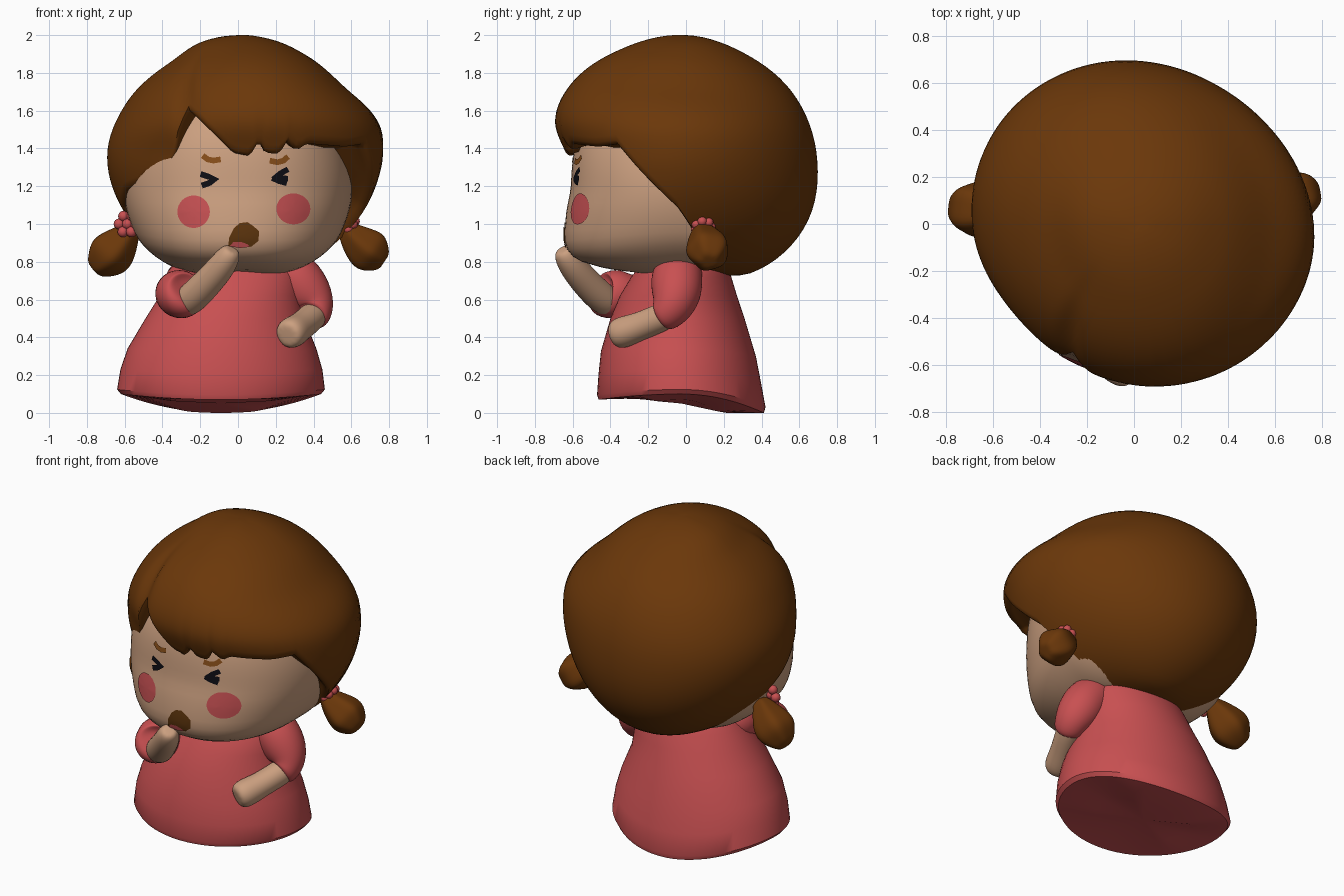
import bpy, bmesh, math
from mathutils import Vector
from mathutils.bvhtree import BVHTree

if "Cube" in bpy.data.objects:
    bpy.data.objects.remove(bpy.data.objects["Cube"])


def material(name, rgb):
    m = bpy.data.materials.new(name)
    m.diffuse_color = (*rgb, 1)
    m.use_nodes = True
    m.node_tree.nodes["Principled BSDF"].inputs["Base Color"].default_value = m.diffuse_color
    return m


HAIR = material("brown_hair", (0.147, 0.039, 0.003))
SKIN = material("skin", (0.60, 0.35, 0.215))
DRESS = material("red_dress", (0.58, 0.08, 0.083))
BLUSH = material("blush", (0.56, 0.08, 0.085))
BLACK = material("eye_black", (0.004, 0.004, 0.007))
BROW = material("brow_brown", (0.24, 0.075, 0.01))
MOUTH = material("mouth_brown", (0.11, 0.035, 0.004))


def finish(name, verts, faces, mat, angle=40, subsurf=0):
    me = bpy.data.meshes.new(name)
    me.from_pydata([tuple(v) for v in verts], [], faces)
    bm = bmesh.new()
    bm.from_mesh(me)
    bmesh.ops.recalc_face_normals(bm, faces=bm.faces)
    bm.to_mesh(me)
    bm.free()
    me.materials.append(mat)
    ob = bpy.data.objects.new(name, me)
    bpy.context.collection.objects.link(ob)
    if subsurf:
        mod = ob.modifiers.new("round", 'SUBSURF')
        mod.levels = mod.render_levels = subsurf
        me.polygons.foreach_set("use_smooth", [True] * len(me.polygons))
    else:
        bpy.ops.object.select_all(action='DESELECT')
        ob.select_set(True)
        bpy.context.view_layer.objects.active = ob
        bpy.ops.object.shade_smooth_by_angle(angle=math.radians(angle))
    return ob


def loft(name, rings, mat, **kw):
    """Skin a list of closed rings and close both ends with fans."""
    n, verts, faces = len(rings[0]), [v for r in rings for v in r], []
    for k in range(len(rings) - 1):
        for i in range(n):
            j = (i + 1) % n
            faces.append((k*n + i, k*n + j, (k+1)*n + j, (k+1)*n + i))
    for k in (0, len(rings) - 1):
        c = len(verts)
        verts.append(sum((Vector(v) for v in rings[k]), Vector()) / n)
        faces += [(k*n + i, k*n + (i + 1) % n, c) for i in range(n)]
    return finish(name, verts, faces, mat, **kw)


def interp(tab, x, smooth=True):
    """Interpolate (x, value) pairs, smoothly or linearly."""
    x = min(max(x, tab[0][0]), tab[-1][0])
    i = next(k for k in range(len(tab) - 1) if x <= tab[k + 1][0])
    (x0, y0), (x1, y1) = tab[i], tab[i + 1]
    h = x1 - x0
    t = (x - x0) / h
    if not smooth:
        return y0 + (y1 - y0) * t

    def slope(k):
        a, b = tab[max(k - 1, 0)], tab[min(k + 1, len(tab) - 1)]
        return (b[1] - a[1]) / (b[0] - a[0])
    return (y0*(2*t**3 - 3*t*t + 1) + y1*(3*t*t - 2*t**3)
            + h*slope(i)*(t**3 - 2*t*t + t) + h*slope(i + 1)*(t**3 - t*t))


def radius(prof, th, ph, n):
    """Blend front, back and side profiles around the azimuth (0 = front)."""
    c, s = math.cos(math.radians(th)), math.sin(math.radians(th))
    a = interp(prof["front" if c > 0 else "back"], ph)
    b = interp(prof["right" if s > 0 else "left"], ph)
    return (abs(c / a)**n + abs(s / b)**n)**(-1 / n)


def polar(centre, th, ph, r):
    t, p = math.radians(th), math.radians(ph)
    return Vector(centre) + r * Vector((math.sin(t)*math.sin(p), -math.cos(t)*math.sin(p), math.cos(p)))


# Head
side = [(0, .6), (60, .6), (90, .605), (110, .6), (120, .595), (140, .55), (160, .49), (180, .46)]
head_prof = {
    "front": [(0, .6), (60, .63), (90, .61), (105, .66), (116, .71), (123, .70), (131, .64), (150, .52), (180, .46)],
    "back": [(0, .6), (90, .52), (140, .46), (180, .45)], "left": side, "right": side}
HC = (0, 0, 1.2)
head = loft("head", [[polar(HC, th, ph, radius(head_prof, th, ph, 2.2)) for th in range(-180, 180, 4)]
                     for ph in range(2, 180, 4)], SKIN)
face_tree = BVHTree.FromPolygons([v.co for v in head.data.vertices],
                                 [tuple(p.vertices) for p in head.data.polygons])

# Hair shell: rows run from the crown to a hairline that varies around the head
hair_prof = {
    "front": [(0, .64), (30, .66), (60, .72), (75, .715), (90, .63), (120, .6), (180, .6)],
    "back": [(0, .64), (30, .625), (60, .655), (90, .69), (120, .73), (150, .71), (165, .655), (180, .62)],
    "right": [(0, .64), (16, .633), (34, .627), (56, .645), (77, .735), (90, .735), (100, .72), (120, .69),
              (150, .66), (180, .62)],
    "left": [(0, .64), (21, .643), (39, .63), (66, .68), (90, .72), (120, .69), (150, .66), (180, .62)]}
hairline = [(-180, 168), (-118, 168), (-103, 145), (-94, 125), (-86, 113), (-73, 105), (-60, 102), (-54, 98),
            (-50, 99), (-39, 94), (-35, 87), (-28, 67), (-21, 72), (-12, 80), (-5, 87), (3, 88.5), (7, 81.5),
            (10.5, 87), (17, 87.5), (20, 81.5), (25, 86), (29, 83), (49, 84.5), (60, 83.5), (73, 98), (86, 112),
            (94, 125), (103, 145), (118, 168), (180, 168)]
CC = (0.03, 0, 1.36)


def hair_r(th, ph):
    part = math.exp(-((th + 29 + (70 - ph) * .35) / 6)**2) * math.exp(-((ph - 60) / 17)**2)
    skew = .045 * math.sin(math.radians(2 * th)) * math.sin(math.radians(ph))**2
    return radius(hair_prof, th, ph, 2) * (1 + skew) - .028 * part


rows, azimuths = [], [-180 + 2 * i for i in range(180)]
for k in range(1, 41):
    ring = []
    for th in azimuths:
        ph = interp(hairline, th, False) * k / 40
        ring.append(polar(CC, th, ph, hair_r(th, ph)))
    rows.append(ring)
for scale, drop in ((.97, 1.5), (.93, 1.2), (.84, -1)):
    rows.append([polar(CC, th, interp(hairline, th, False) + drop,
                       scale * hair_r(th, interp(hairline, th, False))) for th in azimuths])
loft("hair", rows, HAIR, angle=60)

# Dress: flared oval rings, hem raised at the sides and front, base bulging down
rings = []
for z, cx, cy, rx, ry in ((-.03, -.09, -.025, .3, .24), (0, -.09, -.025, .53, .437), (.03, -.09, -.025, .55, .446),
                          (.16, -.088, -.033, .535, .43),
                          (.3, -.085, -.04, .5, .41), (.5, -.07, -.045, .42, .355), (.62, -.04, -.04, .375, .31),
                          (.72, -.01, -.025, .345, .265), (.8, .01, -.01, .30, .215), (.88, .01, 0, .2, .15)):
    ring = []
    for i in range(64):
        a = 2 * math.pi * i / 64
        c, s = math.cos(a), math.sin(a)
        lift = (.10 * c * c + (.07 * s * s if s < 0 else 0)) * max(0, 1 - max(z, 0) / .5)
        ring.append((cx + rx * c, cy + ry * s, max(z + lift, .04 - .04 * s) if z < 0 else z + lift))
    rings.append(ring)
loft("dress", rings, DRESS)


def tube(name, pts, mat, n=10, wobble=0):
    """Rounded tube through (x, y, z, radius) points."""
    P, out = [Vector(p[:3]) for p in pts], []
    for i, p in enumerate(P):
        d = (P[min(i + 1, len(P) - 1)] - P[max(i - 1, 0)]).normalized()
        u = d.cross(Vector((.3, 1, .2))).normalized()
        v = d.cross(u)
        ring = []
        for k in range(n):
            a = 2 * math.pi * k / n
            r = pts[i][3] * 1.05 * (1 + wobble * (-1)**k)
            ring.append(p + r * (math.cos(a) * u + math.sin(a) * v))
        out.append(ring)
    return loft(name, out, mat, subsurf=2)


# Sleeves and forearms
tube("left_sleeve", [(.22, -.03, .78, .12), (.31, -.05, .72, .14), (.375, -.05, .62, .135),
                     (.41, -.08, .54, .105), (.395, -.12, .51, .095), (.39, -.13, .505, .06)], DRESS)
tube("left_forearm", [(.42, -.06, .54, .07), (.39, -.13, .505, .078), (.33, -.25, .455, .075),
                      (.285, -.34, .425, .088), (.26, -.385, .41, .07)], SKIN)
tube("right_sleeve", [(-.22, -.03, .74, .10), (-.31, -.17, .69, .13), (-.33, -.29, .645, .14),
                      (-.30, -.41, .62, .13), (-.28, -.45, .625, .12), (-.275, -.455, .63, .085)], DRESS)
tube("right_forearm", [(-.29, -.39, .57, .075), (-.24, -.45, .61, .085), (-.16, -.53, .69, .08),
                       (-.09, -.595, .77, .075), (-.05, -.635, .83, .065), (-.03, -.655, .865, .045)], SKIN)

# Pigtails: flaring tufts with blunt ends
tube("right_pigtail", [(-.55, .04, .99, .04), (-.59, .05, .94, .075), (-.64, .06, .88, .115),
                       (-.69, .065, .83, .125), (-.735, .07, .785, .085), (-.765, .075, .76, .05)], HAIR, 10, .12)
tube("left_pigtail", [(.56, .08, .99, .04), (.60, .09, .94, .075), (.66, .11, .885, .11),
                      (.705, .12, .85, .115), (.745, .12, .82, .085), (.775, .12, .80, .05)], HAIR, 10, .12)


def hair_tie(name, centre, axis, petals, size):
    bm = bmesh.new()
    q = Vector(axis).to_track_quat('Z', 'Y')
    for i in range(petals + 1):
        a = 2 * math.pi * i / petals
        ret = bmesh.ops.create_uvsphere(bm, u_segments=12, v_segments=8, radius=size * .6)
        off = Vector((size * math.cos(a), size * math.sin(a), 0)) if i < petals else Vector()
        bmesh.ops.translate(bm, verts=ret["verts"], vec=Vector(centre) + q @ off)
    me = bpy.data.meshes.new(name)
    bm.to_mesh(me)
    bm.free()
    me.materials.append(DRESS)
    me.polygons.foreach_set("use_smooth", [True] * len(me.polygons))
    bpy.context.collection.objects.link(bpy.data.objects.new(name, me))


hair_tie("right_hair_tie", (-.585, -.03, 1.0), (-.35, -.9, .1), 6, .048)
hair_tie("left_hair_tie", (.59, .09, .985), (.6, .1, -.6), 7, .042)


# Painted face details as thin plates laid on the head
def lay(name, pts, faces, mat, off):
    verts = []
    for x, z in pts:
        hit = face_tree.ray_cast(Vector((x, -2, z)), Vector((0, 1, 0)))[0]
        verts.append(hit + Vector((0, -off, 0)))
    ob = finish(name, verts, faces, mat)
    if ob.data.polygons[0].normal.y > 0:
        ob.data.flip_normals()


def patch(name, outline, mat, off=.006):
    n = len(outline)
    cx, cz = sum(p[0] for p in outline) / n, sum(p[1] for p in outline) / n
    pts = [(cx + (x - cx) * s, cz + (z - cz) * s) for s in (1, .7, .4) for x, z in outline] + [(cx, cz)]
    faces = [(k*n + i, k*n + (i+1) % n, (k+1)*n + (i+1) % n, (k+1)*n + i) for k in (0, 1) for i in range(n)]
    faces += [(2*n + i, 2*n + (i+1) % n, 3*n) for i in range(n)]
    lay(name, pts, faces, mat, off)


def stroke(name, path, width, mat):
    P, pts = [Vector(p) for p in path], []
    for i, p in enumerate(P):
        d0 = (P[i] - P[i-1]).normalized() if i else (P[1] - P[0]).normalized()
        d1 = (P[i+1] - P[i]).normalized() if i < len(P) - 1 else d0
        nrm = (Vector((-d0.y, d0.x)) + Vector((-d1.y, d1.x))).normalized()
        w = width / 2 / max(.6, nrm.dot(Vector((-d0.y, d0.x))))
        pts += [p + nrm * w, p - nrm * w]
    lay(name, pts, [(2*i, 2*i+1, 2*i+3, 2*i+2) for i in range(len(P) - 1)], mat, .007)


def oval(cx, cz, rx, rz, n=32):
    return [(cx + rx*math.cos(2*math.pi*i/n), cz + rz*math.sin(2*math.pi*i/n)) for i in range(n)]


patch("right_cheek", oval(-.235, 1.065, .086, .086), BLUSH)
patch("left_cheek", oval(.293, 1.08, .09, .082), BLUSH)
stroke("right_eye", [(-.198, 1.265), (-.155, 1.25), (-.125, 1.236), (-.15, 1.218), (-.192, 1.203)], .031, BLACK)
stroke("left_eye", [(.265, 1.29), (.225, 1.268), (.2, 1.25), (.225, 1.242), (.265, 1.24)], .03, BLACK)
stroke("left_eye_fold", [(.18, 1.242), (.215, 1.226), (.258, 1.214)], .026, BLACK)
stroke("right_brow", [(-.187, 1.362), (-.16, 1.342), (-.13, 1.336), (-.092, 1.342)], .03, BROW)
stroke("left_brow", [(.168, 1.335), (.21, 1.327), (.24, 1.335), (.265, 1.357)], .03, BROW)
patch("mouth", [(-.052, .885), (-.046, .93), (-.02, .98), (.01, 1.005), (.05, 1.01), (.08, .99), (.112, .962),
                (.108, .91), (.07, .88), (.01, .872)], MOUTH)
patch("tongue", [(-.045, .882), (-.025, .904), (.015, .906), (.05, .893), (.062, .88), (.01, .873)], BLUSH, .009)
